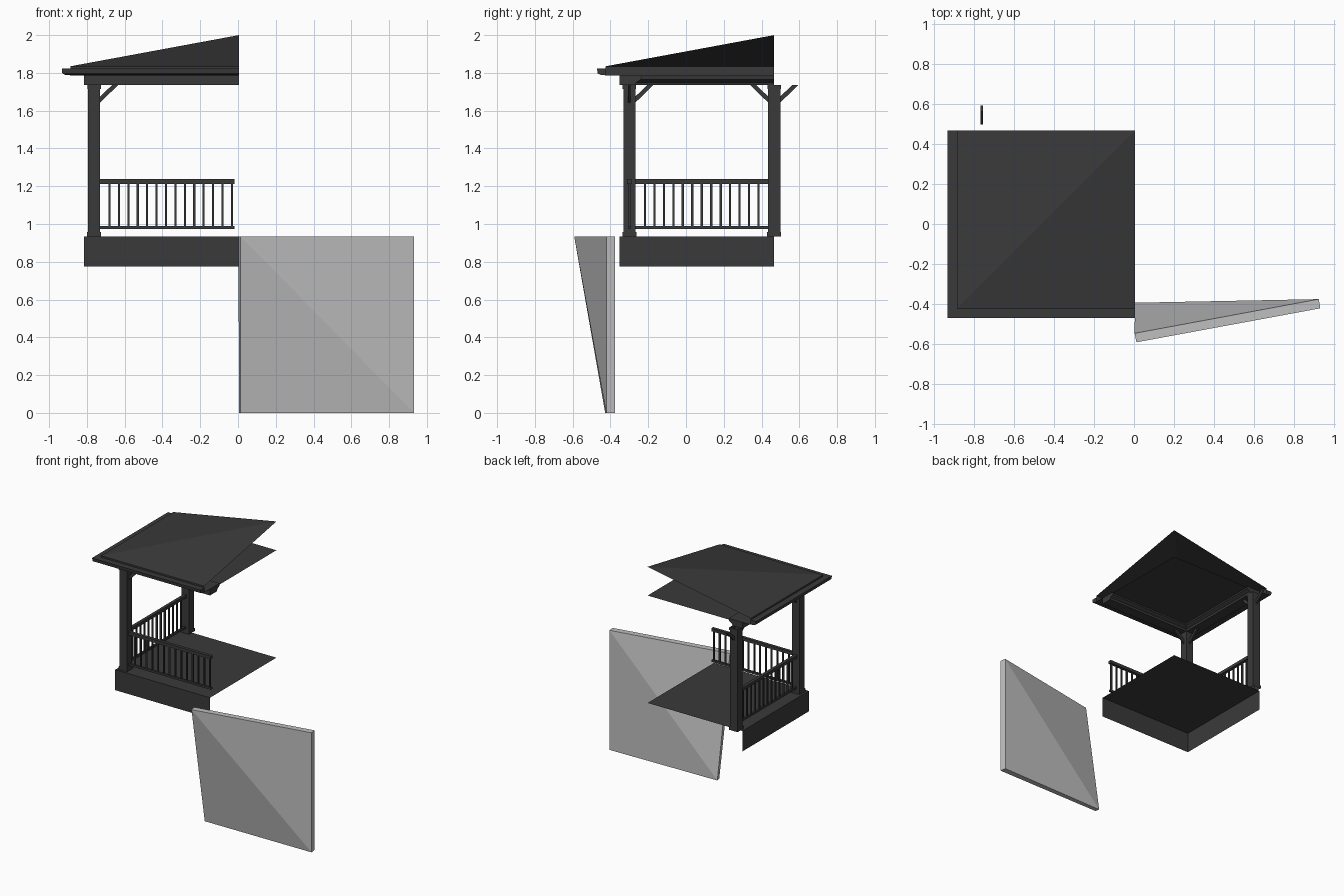
import bpy, bmesh
from mathutils import Vector

cube = bpy.data.objects.get("Cube")
if cube:
    bpy.data.objects.remove(cube)


def material(name, value):
    m = bpy.data.materials.new(name)
    m.use_nodes = True
    colour = (value, value, value, 1)
    m.diffuse_color = colour
    bsdf = m.node_tree.nodes["Principled BSDF"]
    bsdf.inputs["Base Color"].default_value = colour
    bsdf.inputs["Roughness"].default_value = 0.8
    return m


DARK = material("charcoal", 0.042)
PALE = material("pale grey", 0.52)
CX, CY = 0.005, 0.467      # middle of the full pavilion
POST = 0.767               # distance from the middle to the post line
HALF = 0.032               # half width of a post
FLOOR, TOP = 0.935, 1.735


def finish(name, bm, mat=DARK, recalc=True):
    if recalc:
        bmesh.ops.recalc_face_normals(bm, faces=bm.faces)
    mesh = bpy.data.meshes.new(name)
    bm.to_mesh(mesh)
    bm.free()
    mesh.materials.append(mat)
    obj = bpy.data.objects.new(name, mesh)
    bpy.context.collection.objects.link(obj)
    return obj


def wrap(name, profile, closed=False):
    """Run a (distance, height) profile along the front and side with a mitre."""
    bm = bmesh.new()
    rows = [[bm.verts.new(p) for p in
             ((CX, CY - r, z), (CX - r, CY - r, z), (CX - r, CY, z))]
            for r, z in profile]
    pairs = list(zip(rows, rows[1:]))
    if closed:
        pairs.append((rows[-1], rows[0]))
    for a, b in pairs:
        for i in range(2):
            bm.faces.new((a[i], a[i + 1], b[i + 1], b[i]))
    if closed:
        for i in (0, 2):
            bm.faces.new([row[i] for row in rows])
    bmesh.ops.remove_doubles(bm, verts=bm.verts, dist=0.0001)
    return finish(name, bm)


def add_box(bm, lo, hi, hollow=False):
    lo, hi = Vector(lo), Vector(hi)
    verts = bmesh.ops.create_cube(bm, size=1)["verts"]
    for v in verts:
        v.co = [(a + b) / 2 + c * (b - a) for a, b, c in zip(lo, hi, v.co)]
    if hollow:
        faces = {f for v in verts for f in v.link_faces}
        ends = [f for f in faces if abs(f.calc_center_median().z - (lo.z + hi.z) / 2)
                > (hi.z - lo.z) * 0.4]
        bmesh.ops.delete(bm, geom=ends, context="FACES_ONLY")


# Base, roof, eaves and ceiling
wrap("base", [(0.82, 0.775), (0.82, FLOOR), (0, FLOOR)])
wrap("roof", [(0, 2.0), (0.892, 1.835), (0.892, 1.785), (0.82, 1.785)])
wrap("gutter", [(0.89, 1.822), (0.938, 1.822), (0.935, 1.797), (0.92, 1.79), (0.89, 1.787)], True)
wrap("beam", [(0.82, 1.785), (0.82, TOP), (0.735, TOP), (0.73, 1.75), (0.705, 1.765), (0.702, 1.785)], True)
wrap("ceiling", [(0.702, 1.775), (0, 1.775)])


# Posts with base and cap trim
def post(name, x, y):
    bm = bmesh.new()
    for grow, low, high in ((0, FLOOR, TOP), (0.005, FLOOR, 0.957), (0.004, 1.715, TOP)):
        h = HALF + grow
        add_box(bm, (x - h, y - h, low), (x + h, y + h, high), True)
    finish(name, bm)


PX, PY = CX - POST, CY - POST
post("corner_post", PX, PY)
post("side_post", PX, CY)


# Diagonal braces
def brace(name, origin, direction):
    d = Vector(direction)
    across = Vector((d.y, d.x, 0)) * 0.006
    start = Vector(origin) + d * HALF
    bm = bmesh.new()
    sides = [[bm.verts.new(start + d * t + across * s + Vector((0, 0, z)))
              for t, z in ((0, 1.643), (0.095, TOP), (0.063, TOP), (0, 1.675))]
             for s in (-1, 1)]
    for side in sides:
        bm.faces.new(side)
    for i in range(4):
        j = (i + 1) % 4
        bm.faces.new((sides[0][i], sides[0][j], sides[1][j], sides[1][i]))
    finish(name, bm)


brace("front_brace", (PX, PY, 0), (1, 0, 0))
brace("side_brace", (PX, PY, 0), (0, 1, 0))
brace("middle_brace_front", (PX, CY, 0), (0, -1, 0))
brace("middle_brace_back", (PX, CY, 0), (0, 1, 0))


# Railings
def railing(name, direction, length, first, step, count):
    d = Vector(direction)
    n = Vector((d.y, d.x, 0))
    start = Vector((PX, PY, 0)) + d * HALF
    bm = bmesh.new()

    def bar(a, b, half, low, high):
        p, q = start + d * a - n * half, start + d * b + n * half
        add_box(bm, (p.x, p.y, low), (q.x, q.y, high))

    bar(0, length, 0.012, 1.213, 1.237)
    bar(0, length, 0.008, 0.973, 0.989)
    for i in range(count):
        t = first + i * step
        bar(t - 0.0055, t + 0.0055, 0.0055, 0.989, 1.213)
    finish(name, bm)


railing("front_railing", (1, 0, 0), 0.712, 0.05, 0.0498, 14)
railing("side_railing", (0, 1, 0), 0.703, 0.0502, 0.0502, 13)

# Warped panel with one corner pulled forward
bm = bmesh.new()
front = [bm.verts.new(p) for p in ((0.012, -0.428, 0), (0.932, -0.422, 0),
                                   (0.932, -0.422, FLOOR), (0.012, -0.592, FLOOR))]
back = [bm.verts.new(p) for p in ((0.005, -0.394, 0), (0.925, -0.376, 0),
                                  (0.925, -0.376, FLOOR), (0.003, -0.547, FLOOR))]
for a, b, c in ((0, 1, 3), (1, 2, 3)):
    bm.faces.new((front[a], front[b], front[c]))
for a, b, c in ((0, 2, 1), (0, 3, 2)):
    bm.faces.new((back[a], back[b], back[c]))
for i in range(4):
    j = (i + 1) % 4
    bm.faces.new((front[j], front[i], back[i], back[j]))
finish("warped_panel", bm, PALE)
